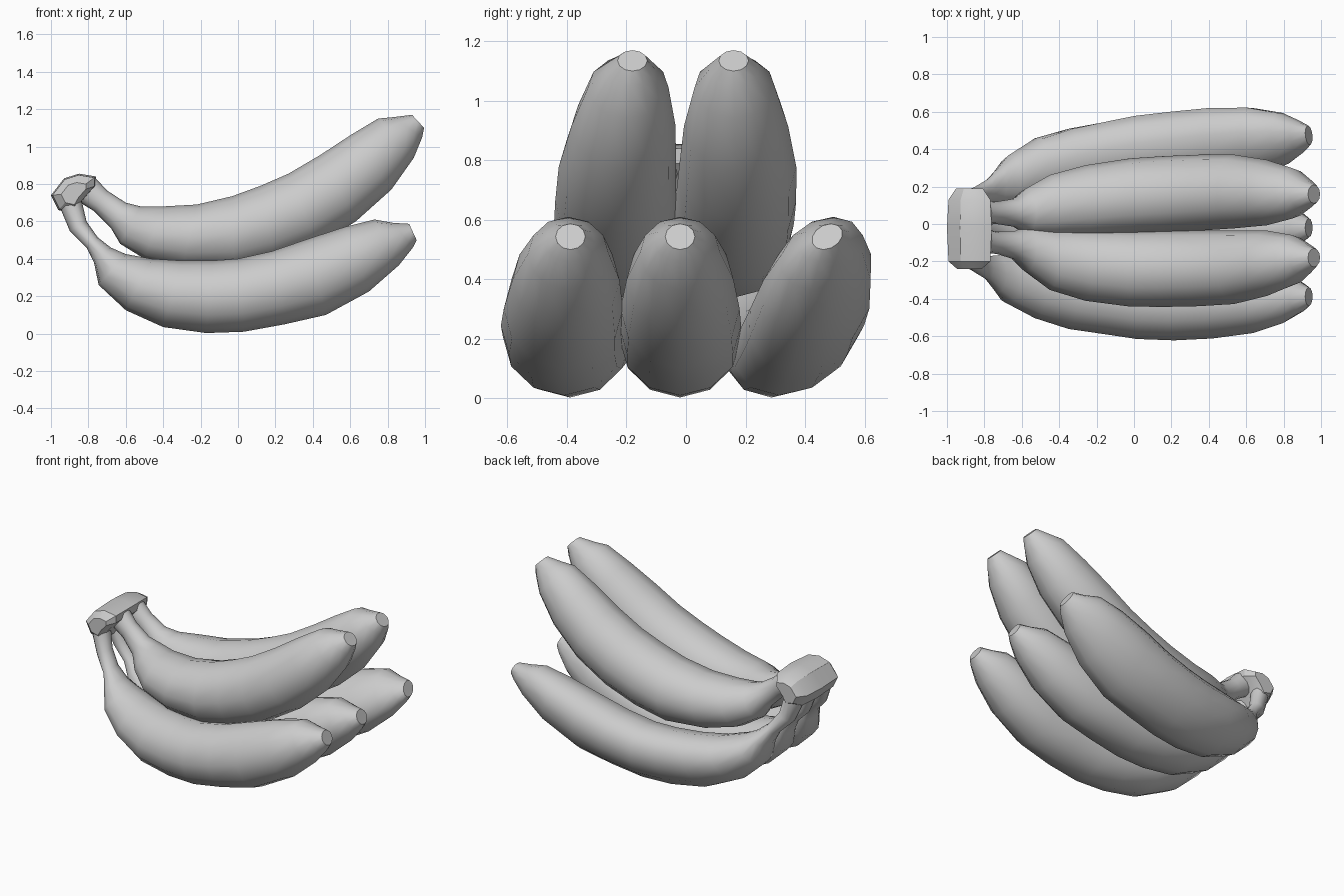
import bpy, bmesh, math
from mathutils import Vector

if "Cube" in bpy.data.objects:
    bpy.data.objects.remove(bpy.data.objects["Cube"])


def loft(name, rings, angle):
    """Skin closed rings of points, cap both ends, shade smooth."""
    bm = bmesh.new()
    loops = [[bm.verts.new(p) for p in ring] for ring in rings]
    n = len(loops[0])
    for a, b in zip(loops, loops[1:]):
        for i in range(n):
            j = (i + 1) % n
            bm.faces.new((a[i], a[j], b[j], b[i]))
    bm.faces.new(loops[0][::-1])
    bm.faces.new(loops[-1])
    bmesh.ops.recalc_face_normals(bm, faces=bm.faces[:])
    mesh = bpy.data.meshes.new(name)
    bm.to_mesh(mesh)
    bm.free()
    ob = bpy.data.objects.new(name, mesh)
    bpy.context.collection.objects.link(ob)
    bpy.ops.object.select_all(action='DESELECT')
    ob.select_set(True)
    bpy.context.view_layer.objects.active = ob
    bpy.ops.object.shade_smooth_by_angle(angle=math.radians(angle))
    return ob


def interp(keys, x):
    if x <= keys[0][0]:
        return keys[0][1]
    for (x0, y0), (x1, y1) in zip(keys, keys[1:]):
        if x <= x1:
            return y0 + (y1 - y0) * (x - x0) / (x1 - x0)
    return keys[-1][1]


def banana(name, stations, path, lean=0.0, sides=12):
    """Stations give inner edge x,z, outer edge x,z and half width."""
    rings = []
    for xt, zt, xb, zb, w in stations:
        t, b = Vector((xt, 0, zt)), Vector((xb, 0, zb))
        c, h = (t + b) / 2, (t - b) / 2
        y = interp(path, c.x)
        ring = []
        for k in range(sides):
            a = 2 * math.pi * k / sides
            p = c + h * math.cos(a)
            p.y = y + w * math.sin(a) + lean * h.z * math.cos(a)
            ring.append(p)
        rings.append(ring)
    return loft(name, rings, 40)


# Side profiles, from the stem to the tip
LOWER = [
    (-.84, .73, -.95, .67, .06), (-.81, .60, -.90, .55, .055),
    (-.75, .515, -.81, .46, .065), (-.68, .46, -.77, .38, .10),
    (-.60, .425, -.745, .26, .145), (-.46, .40, -.60, .125, .18),
    (-.30, .39, -.40, .035, .195), (-.14, .39, -.17, .003, .20),
    (0, .40, .03, .01, .205), (.18, .44, .25, .05, .205),
    (.37, .505, .47, .10, .20), (.57, .57, .70, .225, .18),
    (.73, .61, .86, .365, .135), (.83, .592, .935, .46, .085),
    (.915, .587, .955, .50, .05)]
UPPER = [
    (-.76, .83, -.86, .71, .065), (-.70, .765, -.77, .655, .06),
    (-.60, .70, -.68, .565, .075), (-.52, .68, -.63, .48, .125),
    (-.40, .68, -.50, .40, .165), (-.22, .69, -.30, .35, .19),
    (-.03, .735, -.02, .335, .203), (.12, .79, .20, .385, .205),
    (.27, .855, .42, .47, .203), (.44, .955, .63, .60, .197),
    (.60, 1.06, .82, .77, .175), (.75, 1.15, .94, .94, .135),
    (.83, 1.157, .985, 1.05, .085), (.93, 1.17, .995, 1.10, .05)]

# Lower row of three bananas
banana("lower_banana_front", LOWER,
       [(-.9, -.17), (-.72, -.27), (-.4, -.36), (.1, -.42), (.5, -.41), (.94, -.388)])
banana("lower_banana_middle", LOWER, [(-.9, -.02), (.94, -.02)])
banana("lower_banana_back", LOWER,
       [(-.9, .12), (-.75, .19), (-.5, .29), (0, .37), (.5, .425), (.94, .475)], lean=.3)

# Upper row of two bananas
banana("upper_banana_front", UPPER,
       [(-.8, -.09), (-.6, -.12), (-.4, -.21), (0, -.24), (.5, -.235), (.96, -.18)])
banana("upper_banana_back", UPPER,
       [(-.8, .06), (-.6, .06), (-.4, .11), (0, .15), (.5, .175), (.96, .16)])

# Crown block that joins the stems
PROFILE = [(-1, .74), (-.93, .83), (-.85, .855), (-.76, .84), (-.76, .79),
           (-.83, .71), (-.87, .64), (-.96, .66)]
cx, cz = -.88, .75
loft("crown", [[(cx + (x - cx) * s, y, cz + (z - cz) * s) for x, z in PROFILE]
               for y, s in [(-.24, .55), (-.2, .93), (-.02, 1), (.13, .93), (.19, .6)]], 30)
